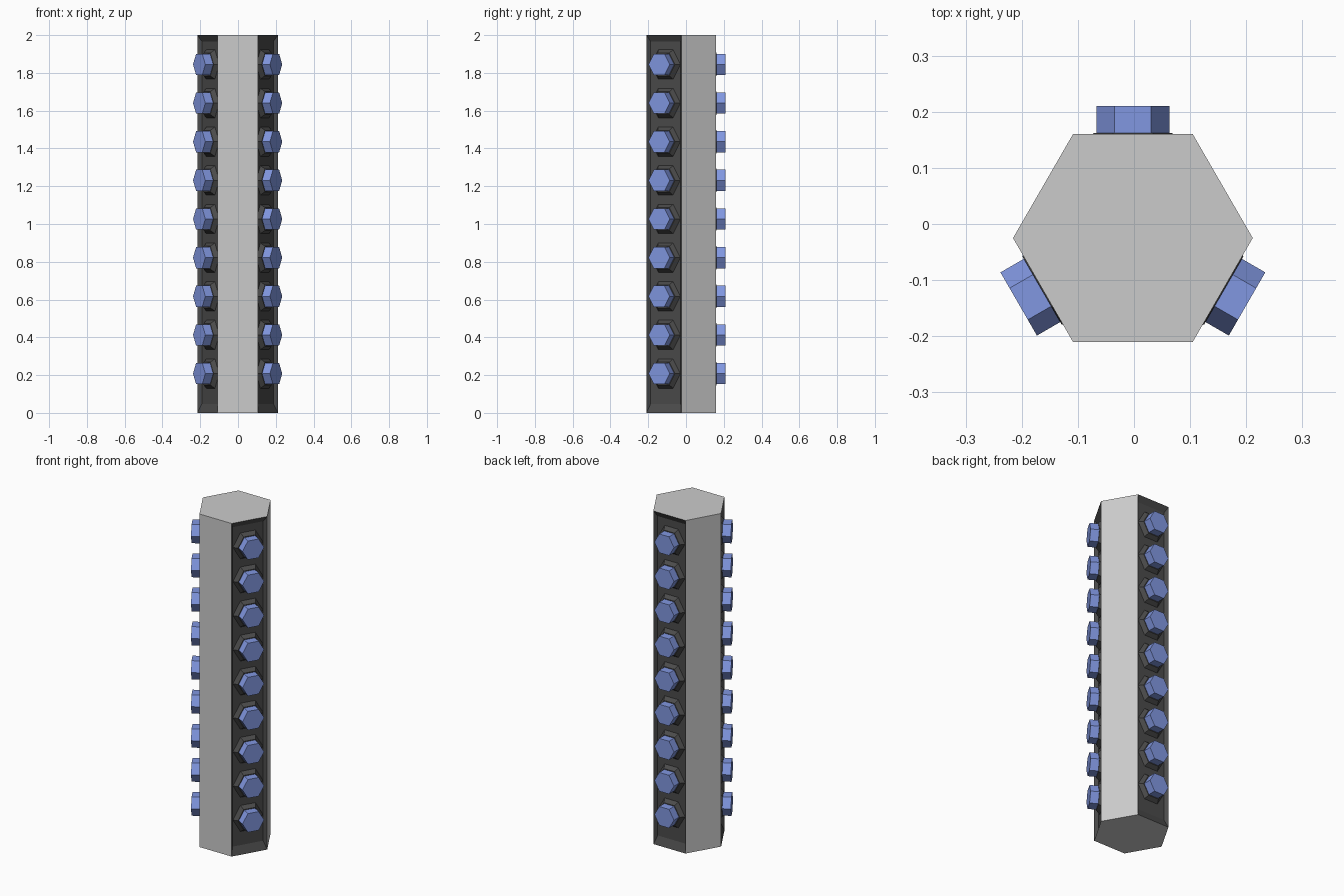
import bpy
from math import cos, sin, pi, radians
from mathutils import Vector

if "Cube" in bpy.data.objects:
    bpy.data.objects.remove(bpy.data.objects["Cube"])

CX, CY = -0.002, -0.025      # column axis
APO = 0.185                  # axis to flat side
RAD = APO / cos(pi / 6)
H = 2.0
FLOOR = 0.165                # axis to recessed floor


def material(name, col):
    m = bpy.data.materials.new(name)
    m.diffuse_color = (*col, 1)
    m.use_nodes = True
    m.node_tree.nodes["Principled BSDF"].inputs["Base Color"].default_value = m.diffuse_color
    return m


dark = material("dark_grey", (0.07, 0.07, 0.07))
blue = material("blue", (0.22, 0.31, 0.75))


def make(name, verts, faces, mat=None):
    me = bpy.data.meshes.new(name)
    me.from_pydata(verts, [], faces)
    ob = bpy.data.objects.new(name, me)
    bpy.context.collection.objects.link(ob)
    if mat:
        me.materials.append(mat)
    return ob


def side_point(phi, u, z, d):
    """Point on a column side: u sideways, z up, d outward from the axis."""
    return Vector((CX + d * cos(phi) - u * sin(phi),
                   CY + d * sin(phi) + u * cos(phi), z))


def hex_stud(name, phi, zc, rings, mat):
    """Hexagonal stack of (radius, distance) rings pointing out of a side."""
    verts, faces = [], []
    for r, d in rings:
        verts += [side_point(phi, r * cos(k * pi / 3), zc + r * sin(k * pi / 3), d)
                  for k in range(6)]
    for i in range(len(rings) - 1):
        for k in range(6):
            a, b = i * 6 + k, i * 6 + (k + 1) % 6
            faces.append((a, b, b + 6, a + 6))
    n = len(verts)
    faces.append(tuple(range(n - 6, n)))
    return make(name, verts, faces, mat)


# Hexagonal column: the three bolted sides are left open for the recesses
ring = [(CX + RAD * cos(k * pi / 3), CY + RAD * sin(k * pi / 3)) for k in range(6)]
verts = [(x, y, z) for z in (0, H) for x, y in ring]
faces = [(k, (k + 1) % 6, (k + 1) % 6 + 6, k + 6) for k in (0, 2, 4)]
faces += [tuple(range(5, -1, -1)), tuple(range(6, 12))]
make("column", verts, faces)

for s, deg in (("back", 90), ("left", 210), ("right", 330)):
    phi = radians(deg)
    # Recessed panel with sloped rim
    w, wi = RAD / 2, RAD / 2 - 0.015
    outer = [(-w, 0), (w, 0), (w, H), (-w, H)]
    inner = [(-wi, 0.048), (wi, 0.048), (wi, H - 0.034), (-wi, H - 0.034)]
    pv = [side_point(phi, u, z, APO) for u, z in outer]
    pv += [side_point(phi, u, z, FLOOR) for u, z in inner]
    pf = [(i, (i + 1) % 4, (i + 1) % 4 + 4, i + 4) for i in range(4)] + [(4, 5, 6, 7)]
    make(f"{s}_recess", pv, pf, dark)
    # Row of bolts in tapered collars
    for i in range(9):
        z = 0.208 + i * 0.2046
        hex_stud(f"{s}_collar_{i + 1}", phi, z, [(0.09, FLOOR), (0.07, 0.187)], dark)
        hex_stud(f"{s}_bolt_{i + 1}", phi, z, [(0.065, 0.187), (0.065, 0.235)], blue)
